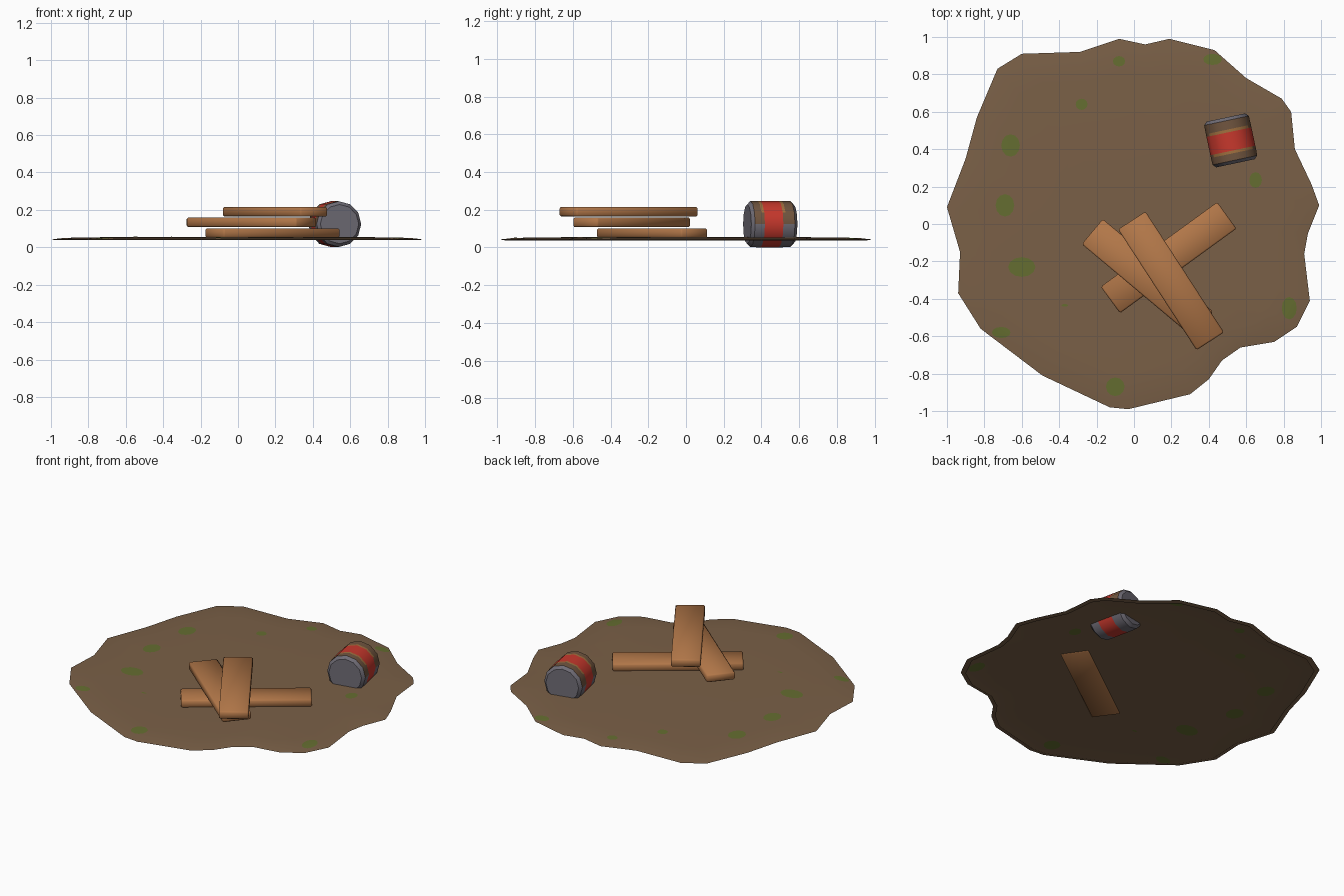
import bpy, bmesh, math
from mathutils import Matrix, Vector
from mathutils.bvhtree import BVHTree

if "Cube" in bpy.data.objects:
    bpy.data.objects.remove(bpy.data.objects["Cube"])


def material(name, rgb):
    m = bpy.data.materials.new(name)
    m.diffuse_color = (*rgb, 1)
    m.use_nodes = True
    m.node_tree.nodes["Principled BSDF"].inputs["Base Color"].default_value = m.diffuse_color
    return m


SOIL = material("soil brown", (0.195, 0.117, 0.063))
MOSS = material("moss green", (0.13, 0.155, 0.03))
WOOD = material("plank wood", (0.445, 0.185, 0.066))
GREY = material("can grey", (0.16, 0.15, 0.18))
RED = material("label red", (0.58, 0.04, 0.026))
RUST = material("rust brown", (0.165, 0.092, 0.05))
TAN = material("rust tan", (0.36, 0.165, 0.05))


def finish(bm, name, mats, angle=40):
    me = bpy.data.meshes.new(name)
    bm.to_mesh(me)
    ob = bpy.data.objects.new(name, me)
    bpy.context.collection.objects.link(ob)
    for m in mats:
        me.materials.append(m)
    bpy.ops.object.select_all(action='DESELECT')
    ob.select_set(True)
    bpy.context.view_layer.objects.active = ob
    bpy.ops.object.shade_smooth_by_angle(angle=math.radians(angle))
    return ob


def bridge(bm, a, b, mat=0):
    n = len(a)
    for i in range(n):
        f = bm.faces.new((a[i], a[(i + 1) % n], b[(i + 1) % n], b[i]))
        f.material_index = mat


# Ground patch: thin domed sheet with an irregular, tucked-under rim
OUTLINE = [(0.99, 0.10), (0.95, 0.21), (0.86, 0.40), (0.84, 0.60), (0.79, 0.67), (0.60, 0.78),
           (0.43, 0.93), (0.19, 0.99), (0.06, 0.96), (-0.08, 0.99), (-0.29, 0.92), (-0.60, 0.91),
           (-0.73, 0.83), (-0.84, 0.57), (-0.90, 0.35), (-1.0, 0.09), (-0.93, -0.15),
           (-0.94, -0.37), (-0.82, -0.56), (-0.49, -0.81), (-0.13, -0.98), (-0.03, -0.99),
           (0.30, -0.91), (0.40, -0.83), (0.47, -0.73), (0.57, -0.66), (0.75, -0.63),
           (0.87, -0.55), (0.94, -0.41), (0.91, -0.16), (0.93, -0.05)]
RINGS = [(0.45, 0.056), (0.82, 0.053), (0.93, 0.050), (1.0, 0.042), (0.97, 0.038)]
bm = bmesh.new()
rings = [[bm.verts.new((x * s, y * s, z)) for x, y in OUTLINE] for s, z in RINGS]
bm.faces.new(rings[0])
for outer, inner in zip(rings[1:], rings):
    bridge(bm, outer, inner)
bmesh.ops.recalc_face_normals(bm, faces=bm.faces)
bm.normal_update()
if bm.faces[:][0].normal.z < 0:
    bmesh.ops.reverse_faces(bm, faces=bm.faces)
ground_tree = BVHTree.FromBMesh(bm)
finish(bm, "ground_patch", [SOIL], 80)

# Moss spots: thin decals draped on both sides of the ground
SPOTS = [(-0.66, 0.42, 0.05, 0.06), (-0.69, 0.10, 0.05, 0.06), (-0.60, -0.23, 0.073, 0.053),
         (-0.28, 0.64, 0.032, 0.03), (-0.08, 0.87, 0.033, 0.028), (0.42, 0.88, 0.05, 0.03),
         (0.65, 0.235, 0.034, 0.042), (0.83, -0.45, 0.04, 0.06), (-0.10, -0.87, 0.05, 0.05),
         (-0.71, -0.58, 0.05, 0.03), (-0.37, -0.435, 0.018, 0.007)]


def ground_height(x, y):
    hit = ground_tree.ray_cast(Vector((x, y, 1)), Vector((0, 0, -1)))[0]
    return hit.z if hit else 0.042


bm = bmesh.new()
N = 12
for cx, cy, rx, ry in SPOTS:
    for side in (1, -1):
        loops = []
        for s in (1, 0.5):
            loop = []
            for i in range(N):
                a = side * 2 * math.pi * i / N
                x, y = cx + rx * s * math.cos(a), cy + ry * s * math.sin(a)
                loop.append(bm.verts.new((x, y, ground_height(x, y) + side * 0.0015)))
            loops.append(loop)
        bridge(bm, *loops)
        bm.faces.new(loops[1])
finish(bm, "moss_spots", [MOSS])


# Stacked planks
def plank(name, centre, angle):
    bm = bmesh.new()
    bmesh.ops.create_cube(bm, size=1)
    bmesh.ops.scale(bm, vec=(0.77, 0.175, 0.05), verts=bm.verts)
    bmesh.ops.bevel(bm, geom=bm.edges[:], offset=0.008, segments=1, affect='EDGES')
    bm.transform(Matrix.Translation(centre) @ Matrix.Rotation(math.radians(angle), 4, 'Z'))
    finish(bm, name, [WOOD], 50)


plank("bottom_plank", (0.185, -0.18, 0.076), 36)
plank("middle_plank", (0.072, -0.288, 0.133), -40)
plank("top_plank", (0.198, -0.304, 0.19), -57)

# Half-buried can: lathed profile along its axis, (position, radius)
PROFILE = [(-0.125, 0.105), (-0.108, 0.122), (-0.07, 0.123), (-0.055, 0.123),
           (0.045, 0.123), (0.06, 0.123), (0.108, 0.122), (0.125, 0.105)]
SIDES = 12
bm = bmesh.new()
rings = [[bm.verts.new((r * math.cos(2 * math.pi * i / SIDES), p, r * math.sin(2 * math.pi * i / SIDES)))
          for i in range(SIDES)] for p, r in PROFILE]
for a, b in zip(rings, rings[1:]):
    bridge(bm, a, b)
bm.faces.new(rings[0])
bm.faces.new(rings[-1])
bmesh.ops.recalc_face_normals(bm, faces=bm.faces)
# Colour rule: red label band, rusty upper half, bare metal elsewhere
for f in bm.faces:
    n, y = f.normal, f.calc_center_median().y
    if abs(n.y) > 0.9:
        f.material_index = 0
    elif -0.055 < y < 0.045:
        f.material_index = 1
    elif abs(y) < 0.07 and n.z > 0.6:
        f.material_index = 3
    elif n.z > 0.1 and abs(y) < 0.11:
        f.material_index = 2
bm.transform(Matrix.Translation((0.517, 0.447, 0.124)) @ Matrix.Rotation(math.radians(12), 4, 'Z'))
finish(bm, "rusty_can", [GREY, RED, RUST, TAN], 40)
